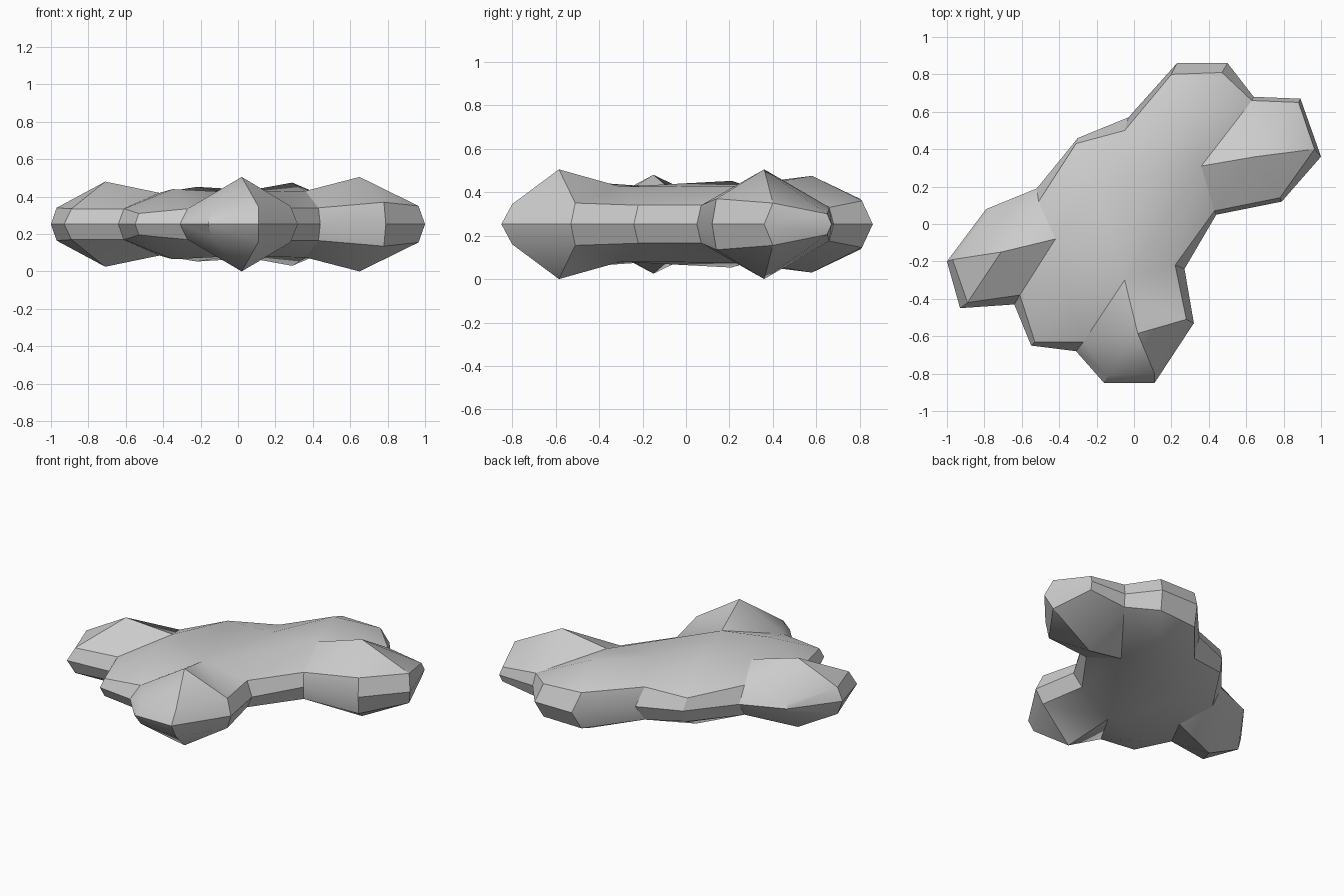
import bpy
import bmesh
import math
from mathutils import Vector
from mathutils.geometry import delaunay_2d_cdt

default_cube = bpy.data.objects.get("Cube")
if default_cube:
    bpy.data.objects.remove(default_cube, do_unlink=True)

MID = .2525  # height of the widest line, also the plane of symmetry

# Corners clockwise from above: waist (x, y), then shoulder (x, y, z)
CORNERS = {
    "back_inner": ((.23, .86), (.2, .8, .37)),
    "back_outer": ((.5, .86), (.47, .81, .36)),
    "back_left_notch": ((.64, .68), (.63, .66, .33)),
    "left_rear": ((.89, .67), (.88, .65, .3)),
    "left_tip": ((1, .36), (.965, .4, .35)),
    "left_front": ((.79, .12), (.78, .14, .37)),
    "left_waist": ((.44, .05), (.43, .07, .34)),
    "front_left_notch": ((.27, -.24), (.22, -.22, .34)),
    "front_outer": ((.32, -.53), (.28, -.51, .35)),
    "front_tip": ((.11, -.85), (.11, -.8, .345)),
    "front_inner": ((-.16, -.85), (-.14, -.81, .32)),
    "front_notch": ((-.31, -.68), (-.27, -.63, .335)),
    "front_right_tip": ((-.55, -.65), (-.53, -.63, .31)),
    "right_notch": ((-.64, -.43), (-.61, -.38, .335)),
    "right_front": ((-.93, -.45), (-.89, -.42, .335)),
    "right_tip": ((-1, -.2), (-.97, -.19, .34)),
    "right_rear": ((-.79, .08), (-.78, .06, .28)),
    "back_right_notch": ((-.52, .19), (-.51, .12, .35)),
    "back_right_tip": ((-.3, .46), (-.31, .43, .33)),
    "back_notch": ((-.03, .57), (-.05, .5, .36)),
}

# Lobe peaks and saddle points on the upper surface
CROWN = {
    "front": (.02, -.585, .505),
    "left": (.65, .36, .505),
    "back": (.29, .58, .475),
    "right": (-.71, -.15, .48),
    "front_right": (-.35, -.36, .44),
    "back_right": (-.22, .21, .452),
    "left_saddle": (.36, .31, .43),
    "front_saddle": (-.05, -.3, .425),
    "right_saddle": (-.42, -.08, .42),
    "back_saddle": (.07, .26, .435),
}

# Ridges and valleys: each point with the points it runs to
CREASES = {
    "left": ("left_saddle", "left_rear", "left_tip", "left_front"),
    "back": ("left_saddle", "back_inner", "back_outer"),
    "front": ("front_saddle", "front_outer", "front_tip", "front_inner"),
    "right": ("right_saddle", "right_front", "right_tip", "right_rear"),
    "left_saddle": ("front_saddle", "back_left_notch", "left_waist"),
    "front_saddle": ("front_right", "front_left_notch", "front_notch"),
    "right_saddle": ("back_right", "right_notch", "back_right_notch"),
    "back_saddle": ("back_right", "left_saddle", "back_notch"),
    "front_right": ("front_right_tip", "right_notch"),
    "back_right": ("back_right_tip",),
}


def build_upper_half(bm):
    """Wall from waist to shoulder, then a creased roof over the peaks."""
    count = len(CORNERS)
    points = {name: Vector(ring) for name, (_, ring) in CORNERS.items()}
    points.update((name, Vector(p)) for name, p in CROWN.items())
    index = {name: i for i, name in enumerate(points)}
    waist = [bm.verts.new((*xy, MID)) for xy, _ in CORNERS.values()]
    roof = [bm.verts.new(p) for p in points.values()]

    for i in range(count):
        j = (i + 1) % count
        bm.faces.new((waist[j], waist[i], roof[i], roof[j]))

    edges = [(index[a], index[b]) for a, ends in CREASES.items() for b in ends]
    border = list(reversed(range(count)))
    flat = [p.to_2d() for p in points.values()]
    _, _, faces, sources, _, _ = delaunay_2d_cdt(flat, edges, [border], 1, 1e-5)
    for face in faces:
        bm.faces.new([roof[sources[v][0]] for v in face])


# Body: upper half, mirrored below the waistline
bm = bmesh.new()
build_upper_half(bm)
copy = bmesh.ops.duplicate(bm, geom=bm.verts[:] + bm.edges[:] + bm.faces[:])
for item in copy["geom"]:
    if isinstance(item, bmesh.types.BMVert):
        item.co.z = 2 * MID - item.co.z
bmesh.ops.remove_doubles(bm, verts=bm.verts[:], dist=1e-4)
bmesh.ops.recalc_face_normals(bm, faces=bm.faces[:])

mesh = bpy.data.meshes.new("lobed_body")
bm.to_mesh(mesh)
bm.free()
body = bpy.data.objects.new("lobed_body", mesh)
bpy.context.collection.objects.link(body)

# Plain grey surface
grey = bpy.data.materials.new("stone_grey")
grey.use_nodes = True
colour = (.6, .6, .6, 1)
grey.diffuse_color = colour
grey.node_tree.nodes["Principled BSDF"].inputs["Base Color"].default_value = colour
mesh.materials.append(grey)

# Soft shading with sharp creases
bpy.ops.object.select_all(action="DESELECT")
body.select_set(True)
bpy.context.view_layer.objects.active = body
bpy.ops.object.shade_smooth_by_angle(angle=math.radians(30))
